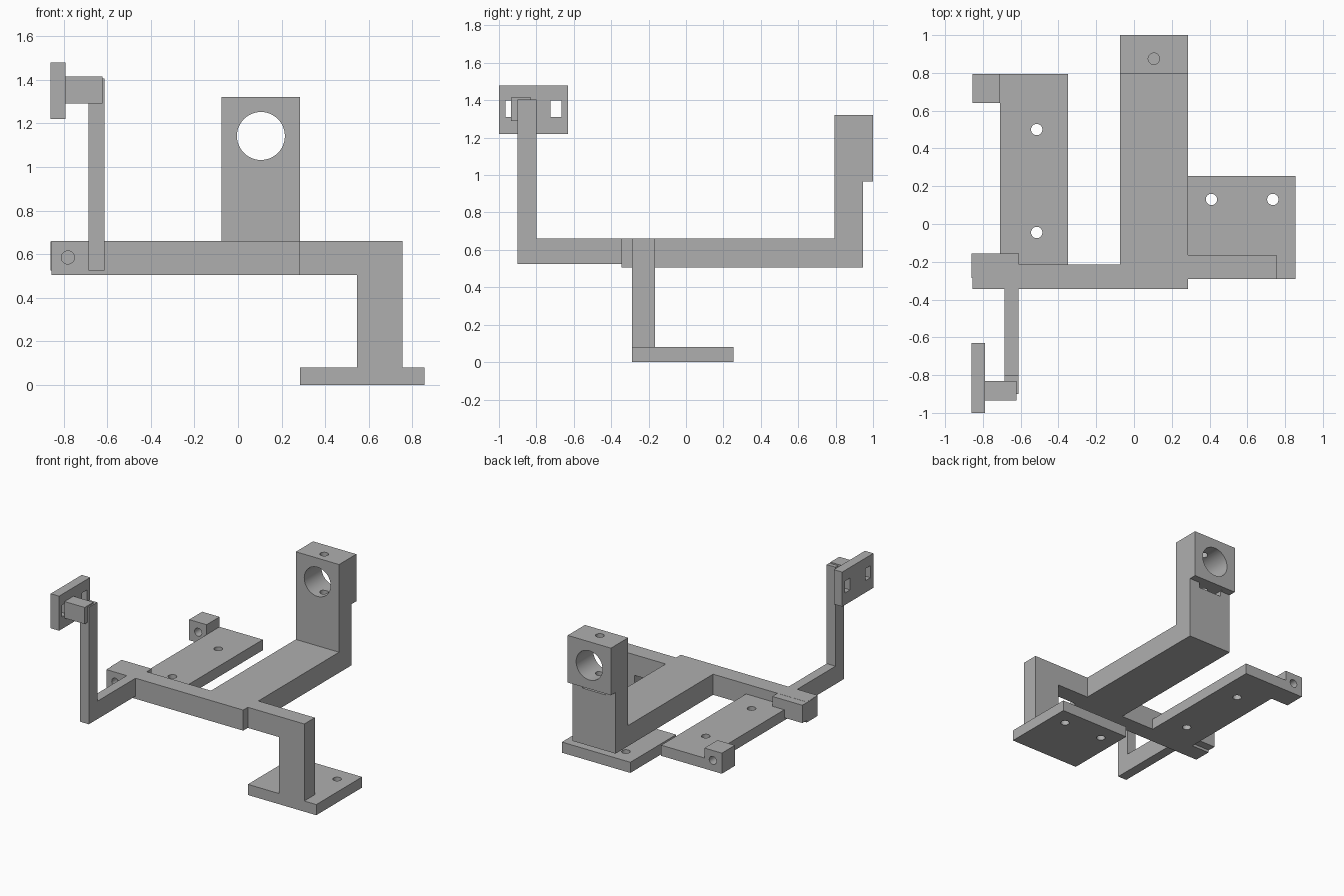
import bpy, bmesh
from mathutils import Matrix, Vector

cube = bpy.data.objects.get("Cube")
if cube:
    bpy.data.objects.remove(cube, do_unlink=True)

grey = bpy.data.materials.new("matte grey")
grey.use_nodes = True
COLOUR = (0.43, 0.43, 0.43, 1)
grey.diffuse_color = COLOUR
grey.node_tree.nodes["Principled BSDF"].inputs["Base Color"].default_value = COLOUR


def link(name, bm):
    bmesh.ops.recalc_face_normals(bm, faces=bm.faces)
    mesh = bpy.data.meshes.new(name)
    bm.to_mesh(mesh)
    bm.free()
    mesh.materials.append(grey)
    obj = bpy.data.objects.new(name, mesh)
    bpy.context.collection.objects.link(obj)
    return obj


def prism(name, points, axis, lo, hi):
    """Extrude a flat outline along x (points are y, z) or y (points are x, z)."""
    bm = bmesh.new()
    place = (lambda a, b: (lo, a, b)) if axis == "x" else (lambda a, b: (a, lo, b))
    face = bm.faces.new([bm.verts.new(place(a, b)) for a, b in points])
    moved = bmesh.ops.extrude_face_region(bm, geom=[face])["geom"]
    shift = Vector((hi - lo, 0, 0) if axis == "x" else (0, hi - lo, 0))
    bmesh.ops.translate(bm, vec=shift, verts=[v for v in moved if isinstance(v, bmesh.types.BMVert)])
    return link(name, bm)


def box(name, x, y, z):
    corners = [(x[0], z[0]), (x[1], z[0]), (x[1], z[1]), (x[0], z[1])]
    return prism(name, corners, "y", y[0], y[1])


def rod(axis, centre, radius, length):
    bm = bmesh.new()
    turn = Matrix.Rotation(1.5707963, 4, "X") if axis == "y" else Matrix()
    bmesh.ops.create_cone(bm, cap_ends=True, segments=48, radius1=radius, radius2=radius,
                          depth=length, matrix=Matrix.Translation(centre) @ turn)
    return link("cutter", bm)


def cut(obj, *cutters):
    """Subtract the cutters, bake the result and remove them."""
    for cutter in cutters:
        cutter.hide_render = True
        mod = obj.modifiers.new("cut", "BOOLEAN")
        mod.operation, mod.solver, mod.object = "DIFFERENCE", "EXACT", cutter
    bpy.context.view_layer.update()
    baked = bpy.data.meshes.new_from_object(obj.evaluated_get(bpy.context.evaluated_depsgraph_get()))
    obj.modifiers.clear()
    obj.data = baked
    for cutter in cutters:
        bpy.data.objects.remove(cutter, do_unlink=True)
    bpy.ops.object.select_all(action="DESELECT")
    obj.select_set(True)
    bpy.context.view_layer.objects.active = obj
    bpy.ops.object.shade_smooth_by_angle(angle=0.5)


LOW, TOP = 0.505, 0.66      # height range of the main frame
SMALL = 0.03                # screw hole radius

# Cross bar with a blind pivot hole, and the end block behind it
cross_bar = box("cross_bar", (-0.855, -0.075), (-0.345, -0.215), (LOW, TOP))
cut(cross_bar, rod("y", (-0.78, -0.335, 0.585), SMALL, 0.1))
box("bar_end_block", (-0.86, -0.61), (-0.285, -0.155), (0.525, TOP - 0.001))

# Long arm rising to the bearing tower, thicker at the top
tower = prism("bearing_arm", [(-0.345, LOW), (0.945, LOW), (0.945, 0.965), (1.0, 0.965),
                              (1.0, 1.32), (0.795, 1.32), (0.795, TOP), (-0.345, TOP)],
              "x", -0.075, 0.285)
cut(tower,
    rod("y", (0.105, 0.9, 1.142), 0.11, 0.5),
    rod("z", (0.105, 0.875, 1.15), SMALL, 0.45),
    box("cutter", (0.01, 0.2), (0.82, 0.97), (0.925, 0.966)))

# Side leg: beam turning down into a post
prism("side_leg", [(0.285, LOW), (0.545, LOW), (0.545, 0.08), (0.755, 0.08),
                   (0.755, TOP), (0.285, TOP)], "y", -0.29, -0.165)

# Foot plate with two screw holes
foot = box("foot_plate", (0.285, 0.855), (-0.29, 0.255), (0, 0.08))
cut(foot, *[rod("z", (x, 0.13, 0.04), SMALL, 0.3) for x in (0.41, 0.735)])

# Side mounting plate with two screw holes
mount = box("mounting_plate", (-0.71, -0.35), (-0.215, 0.795), (LOW, 0.585))
cut(mount, *[rod("z", (-0.515, y, 0.55), SMALL, 0.3) for y in (-0.045, 0.5)])

# Pivot lug at the back of the mounting plate
lug = box("pivot_lug", (-0.855, -0.71), (0.64, 0.795), (LOW, TOP))
cut(lug, rod("y", (-0.78, 0.72, 0.585), SMALL, 0.4))

# Front arm: thin bar turning up into an upright
prism("front_arm", [(-0.9, 0.525), (-0.345, 0.525), (-0.345, TOP), (-0.8, TOP),
                    (-0.8, 1.405), (-0.9, 1.405)], "x", -0.685, -0.612)

# Bracket and slotted plate on top of the upright
box("bracket_block", (-0.79, -0.622), (-0.935, -0.83), (1.29, 1.415))
slotted = box("slotted_plate", (-0.86, -0.79), (-1.0, -0.63), (1.22, 1.48))
cut(slotted, *[box("cutter", (-0.95, -0.7), (y, y + 0.06), (1.31, 1.4)) for y in (-0.965, -0.725)])
